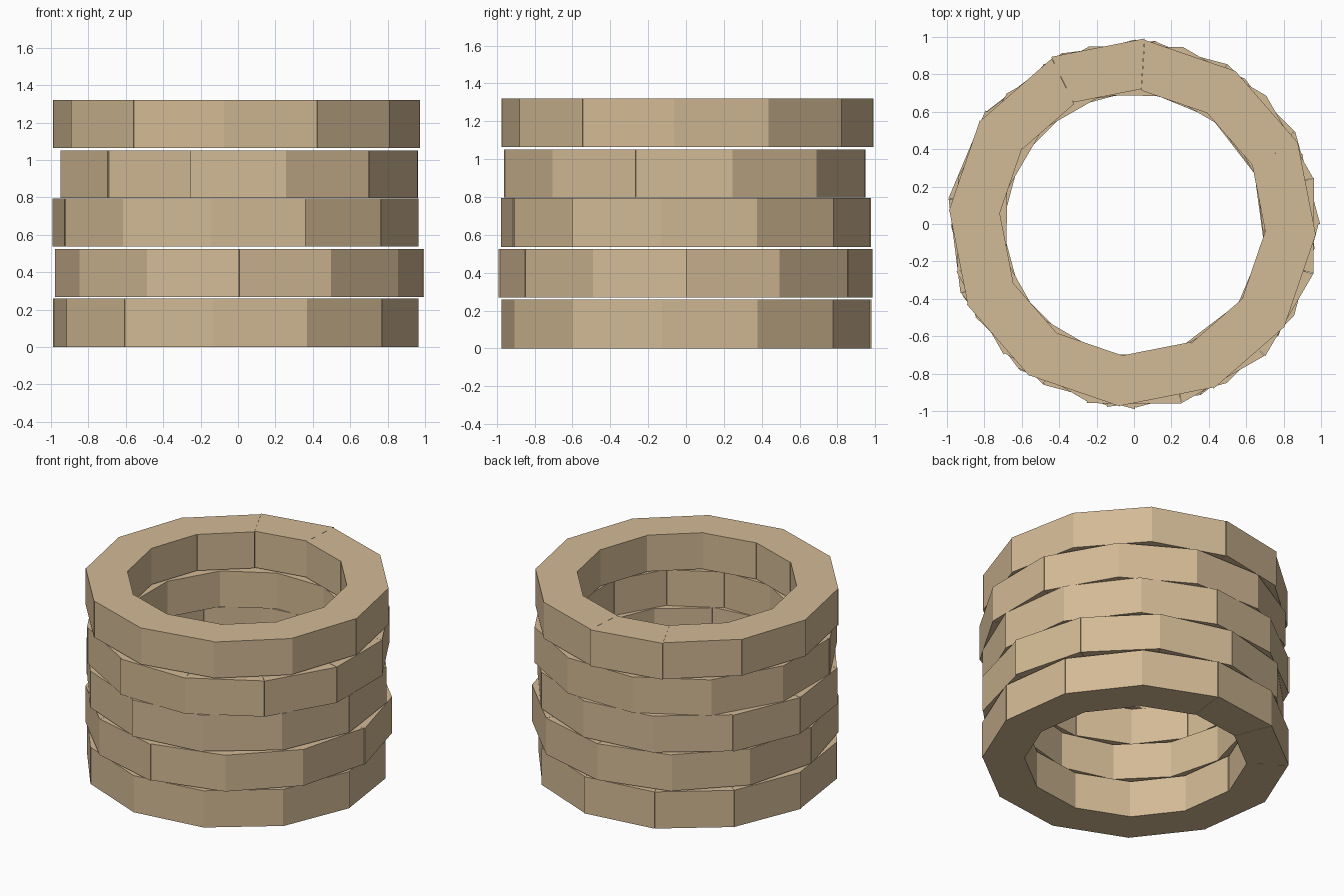
import bpy, bmesh, math, random

if "Cube" in bpy.data.objects:
    bpy.data.objects.remove(bpy.data.objects["Cube"])

random.seed(4)
SIDES = 12
R_OUT, R_IN = 0.984, 0.713

stone = bpy.data.materials.new("tan stone")
stone.diffuse_color = (0.65, 0.49, 0.30, 1)
stone.use_nodes = True
stone.node_tree.nodes["Principled BSDF"].inputs["Base Color"].default_value = stone.diffuse_color

# courses: bottom z, top z, joint angle from the front (degrees), centre x, centre y
COURSES = [
    (0.000, 0.260, -7.3, -0.010, -0.002),
    (0.268, 0.525, 0.1, 0.006, -0.002),
    (0.537, 0.795, -7.8, -0.012, 0.002),
    (0.797, 1.050, -15.3, 0.006, -0.004),
    (1.063, 1.320, -3.9, -0.009, 0.004),
]


def brick(bm, a0, a1, z0, z1, cx, cy):
    """One wedge brick, nudged slightly in or out along its radius."""
    mid = (a0 + a1) / 2
    push = random.uniform(-0.006, 0.006)
    ox, oy = cx + push * math.sin(mid), cy - push * math.cos(mid)
    rings = []
    for z in (z0, z1):
        rings.append([bm.verts.new((ox + r * math.sin(a), oy - r * math.cos(a), z))
                      for r, a in ((R_IN, a0), (R_OUT, a0), (R_OUT, a1), (R_IN, a1))])
    low, high = rings
    bm.faces.new(low[::-1])
    bm.faces.new(high)
    for i in range(4):
        j = (i + 1) % 4
        bm.faces.new((low[i], low[j], high[j], high[i]))


# stacked brick rings
for n, (z0, z1, deg, cx, cy) in enumerate(COURSES, 1):
    bm = bmesh.new()
    step = 2 * math.pi / SIDES
    for k in range(SIDES):
        a = math.radians(deg) + k * step
        brick(bm, a, a + step, z0, z1, cx, cy)
    bmesh.ops.recalc_face_normals(bm, faces=bm.faces)
    mesh = bpy.data.meshes.new(f"brick_course_{n}")
    bm.to_mesh(mesh)
    bm.free()
    mesh.materials.append(stone)
    bpy.context.collection.objects.link(bpy.data.objects.new(f"brick_course_{n}", mesh))
